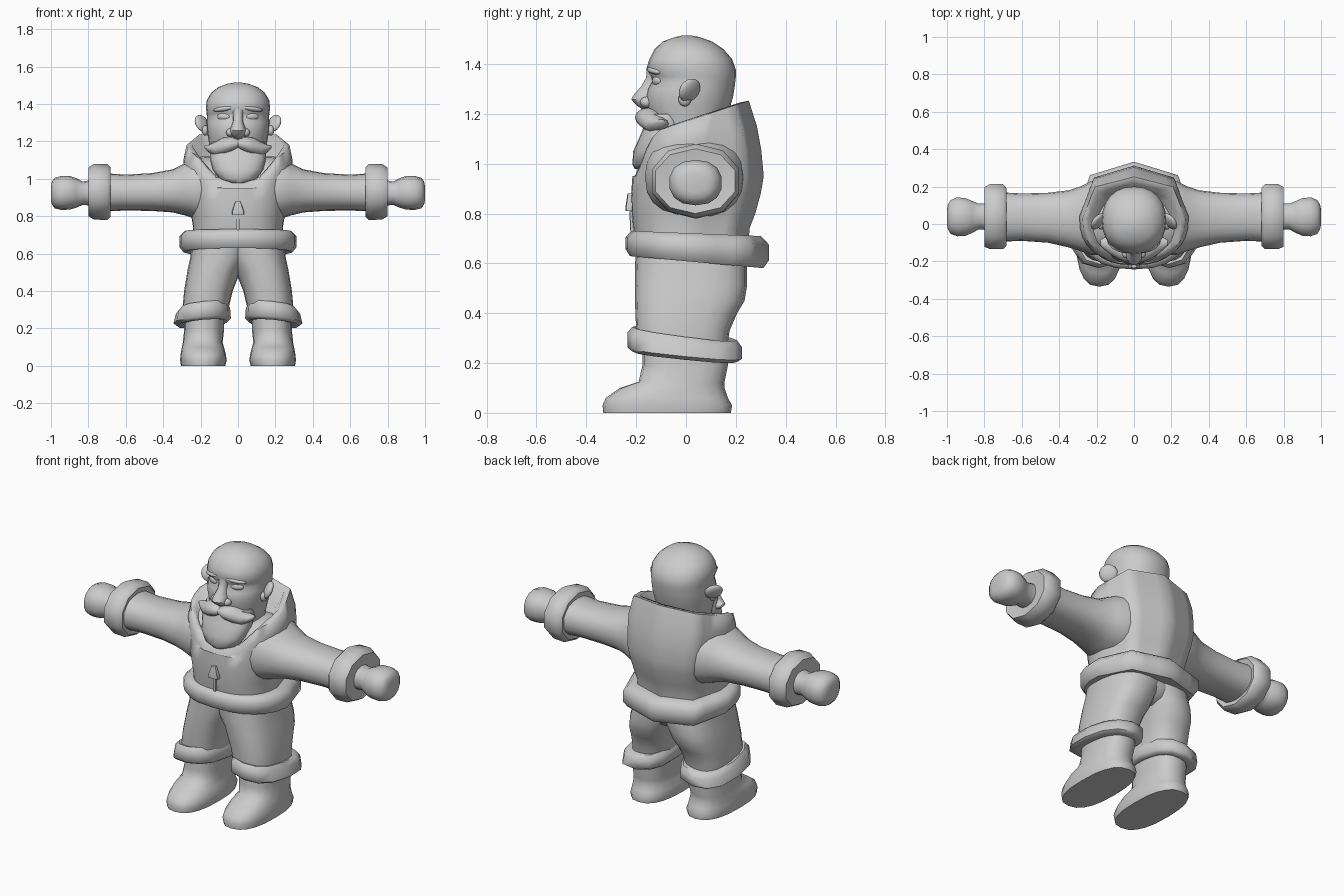
import bpy, bmesh, math
from mathutils import Matrix, Euler

grey = bpy.data.materials.new("plain_grey")
grey.diffuse_color = (0.6, 0.6, 0.6, 1)


def finish(name, bm, mirror, angle):
    """Turn a bmesh into a smooth, optionally mirrored object."""
    bmesh.ops.recalc_face_normals(bm, faces=bm.faces[:])
    me = bpy.data.meshes.new(name)
    bm.to_mesh(me)
    bm.free()
    me.materials.append(grey)
    ob = bpy.data.objects.new(name, me)
    bpy.context.collection.objects.link(ob)
    bpy.ops.object.select_all(action='DESELECT')
    ob.select_set(True)
    bpy.context.view_layer.objects.active = ob
    bpy.ops.object.shade_smooth_by_angle(angle=math.radians(angle))
    if mirror:
        ob.modifiers.new("mirror", 'MIRROR').use_axis[0] = True
    return ob


def outline(i, n, sides, power):
    """Point i of n on a unit superellipse; with sides, the back half is a polygon."""
    def pt(k, m):
        th = 2 * math.pi * k / m + math.pi / 2
        return [math.copysign(abs(v) ** (2 / power), v) for v in (math.cos(th), math.sin(th))]
    if not sides or n / 4 < i < 3 * n / 4:
        return pt(i, n)
    k, f = divmod(i * sides / n, 1)
    p, q = pt(k, sides), pt(k + 1, sides)
    return [u + (v - u) * f for u, v in zip(p, q)]


def loft(name, rings, axis='Z', n=20, power=2.3, mirror=False, angle=55, sides=0):
    """Skin rings (t, a0, a1, b0, b1, tilt_a, tilt_b, notch).
    Axis Z uses a=x, b=y; axis X uses a=y, b=z."""
    bm = bmesh.new()
    loops = []
    for ring in rings:
        t, a0, a1, b0, b1, ta, tb, notch = (list(ring) + [0, 0, 0])[:8]
        loop = []
        for i in range(n):
            u, v = outline(i, n, sides, power)
            da, db = u * (a1 - a0) / 2, v * (b1 - b0) / 2
            a, b = (a0 + a1) / 2 + da, (b0 + b1) / 2 + db
            h = t + ta * da + tb * db
            if notch and b < 0:   # open neckline at the front centre
                h -= notch * max(0, min(1, (0.23 - abs(a)) / 0.12))
            loop.append(bm.verts.new((a, b, h) if axis == 'Z' else (h, a, b)))
        loops.append(loop)
    for lo, hi in zip(loops, loops[1:]):
        for i in range(n):
            j = (i + 1) % n
            bm.faces.new((lo[i], lo[j], hi[j], hi[i]))
    bm.faces.new(loops[0])
    bm.faces.new(loops[-1])
    return finish(name, bm, mirror, angle)


def blob(name, loc, size, rot=(0, 0, 0), mirror=False):
    """Ellipsoid for small facial features."""
    bm = bmesh.new()
    m = (Matrix.Translation(loc) @ Euler([math.radians(r) for r in rot]).to_matrix().to_4x4()
         @ Matrix.Diagonal((*size, 1)))
    bmesh.ops.create_uvsphere(bm, u_segments=14, v_segments=9, radius=1, matrix=m)
    return finish(name, bm, mirror, 60)


# Coat with a high open collar
loft("coat", [
    (.66, -.245, .245, -.20, .25),
    (.74, -.24, .24, -.212, .255),
    (.80, -.25, .25, -.218, .278),
    (.88, -.268, .268, -.22, .30),
    (.95, -.28, .28, -.215, .312),
    (1.03, -.288, .288, -.21, .302, 0, .1, .06),
    (1.10, -.292, .292, -.205, .285, 0, .2, .1),
    (1.18, -.275, .275, -.19, .252, 0, .33, .12),
    (1.183, -.245, .245, -.165, .218, 0, .33, .12),
    (1.09, -.19, .19, -.15, .19, 0, .3, .12)], n=32, power=2.5, sides=8, angle=75)

# Fur hem of the coat
loft("coat_hem", [
    (.61, -.24, .24, -.19, .26, 0, -.09),
    (.605, -.29, .29, -.225, .31, 0, -.09),
    (.635, -.314, .314, -.243, .333, 0, -.08),
    (.69, -.314, .314, -.243, .333, 0, -.05),
    (.72, -.285, .285, -.22, .30, 0, -.04),
    (.72, -.22, .22, -.19, .23, 0, -.04)], n=24, power=2.4, sides=8)

# Zip pull and seam
loft("zip_pull", [
    (.81, -.033, .033, -.242, -.19),
    (.825, -.033, .033, -.243, -.19),
    (.88, -.014, .014, -.235, -.19)], n=8, power=6)
loft("zip_seam", [
    (.70, -.009, .009, -.222, -.19),
    (.82, -.009, .009, -.228, -.19)], n=8, power=6)

# Sleeves flaring into the coat, cuffs and fists
loft("sleeve", [
    (.12, -.15, .22, .78, 1.12),
    (.18, -.165, .235, .775, 1.12),
    (.23, -.165, .228, .785, 1.11),
    (.28, -.148, .203, .803, 1.085),
    (.35, -.125, .18, .82, 1.05),
    (.46, -.10, .167, .828, 1.03),
    (.60, -.09, .163, .83, 1.022),
    (.72, -.095, .17, .825, 1.03)], axis='X', mirror=True)
loft("sleeve_cuff", [
    (.695, -.08, .16, .84, 1.01),
    (.682, -.125, .20, .795, 1.062),
    (.70, -.143, .222, .779, 1.08),
    (.77, -.143, .222, .782, 1.08),
    (.80, -.13, .205, .80, 1.06),
    (.79, -.05, .13, .855, .995)], axis='X', n=10, power=2.1, mirror=True)
loft("fist", [
    (.77, -.035, .115, .855, .995),
    (.83, -.03, .11, .86, .985),
    (.865, -.05, .125, .845, 1.003),
    (.90, -.065, .14, .835, 1.015),
    (.945, -.068, .145, .833, 1.015),
    (.98, -.055, .13, .842, 1.005),
    (.995, -.03, .105, .862, .985),
    (1.0, -.005, .08, .885, .96)], axis='X', n=14, mirror=True)

# Trousers, trouser cuffs and boots
loft("trouser_seat", [
    (.49, -.04, .04, -.08, .15),
    (.52, -.10, .10, -.12, .21),
    (.57, -.16, .16, -.14, .235),
    (.68, -.18, .18, -.15, .235)], power=3)
loft("trouser_leg", [
    (.26, .06, .295, -.195, .165),
    (.33, .045, .295, -.20, .175),
    (.40, .028, .288, -.203, .205),
    (.45, .008, .28, -.205, .235),
    (.51, -.015, .27, -.205, .245),
    (.58, -.06, .255, -.205, .245),
    (.68, -.10, .245, -.20, .235)], power=2.6, mirror=True)
loft("trouser_cuff", [
    (.23, .08, .29, -.17, .16, -.09, -.1),
    (.225, .055, .325, -.215, .205, -.09, -.1),
    (.24, .038, .345, -.235, .225, -.09, -.1),
    (.293, .042, .332, -.235, .225, -.1, -.13),
    (.318, .055, .31, -.215, .205, -.1, -.13),
    (.312, .08, .28, -.18, .16, -.1, -.13)], n=12, power=2.5, mirror=True)
loft("boot", [
    (0, .068, .305, -.332, .18),
    (.03, .06, .31, -.335, .185),
    (.06, .065, .307, -.322, .168),
    (.10, .075, .30, -.265, .155),
    (.125, .082, .295, -.19, .155),
    (.19, .075, .288, -.175, .168),
    (.28, .075, .285, -.175, .165)], power=2.5, mirror=True, angle=70)

# Head
loft("head", [
    (1.02, -.13, .13, -.09, .13),
    (1.15, -.148, .148, -.135, .15),
    (1.22, -.16, .16, -.155, .175),
    (1.265, -.167, .167, -.162, .188),
    (1.30, -.168, .168, -.155, .194),
    (1.33, -.166, .166, -.138, .198),
    (1.35, -.168, .168, -.142, .20),
    (1.378, -.172, .172, -.16, .20),
    (1.42, -.167, .167, -.147, .185),
    (1.46, -.143, .143, -.126, .15),
    (1.49, -.105, .105, -.093, .105),
    (1.508, -.055, .055, -.045, .055),
    (1.515, -.015, .015, -.012, .018)], n=24, power=2.2)

# Beard and moustache
loft("beard", [
    (.978, -.05, .05, -.205, -.08),
    (.998, -.10, .10, -.215, -.06),
    (1.05, -.135, .135, -.212, -.04),
    (1.11, -.15, .15, -.185, -.02),
    (1.16, -.15, .15, -.165, 0),
    (1.20, -.14, .14, -.155, 0)], power=2.4)
loft("moustache", [
    (0, -.195, -.10, 1.165, 1.212),
    (.035, -.205, -.10, 1.145, 1.225),
    (.08, -.19, -.08, 1.128, 1.22),
    (.125, -.165, -.07, 1.122, 1.195),
    (.155, -.14, -.07, 1.14, 1.182),
    (.18, -.115, -.085, 1.163, 1.178)], axis='X', n=12, power=2, mirror=True)

# Face features
loft("nose", [
    (1.215, -.02, .02, -.17, -.10),
    (1.235, -.042, .042, -.20, -.10),
    (1.258, -.045, .045, -.22, -.10),
    (1.28, -.036, .036, -.207, -.10),
    (1.31, -.027, .027, -.18, -.10),
    (1.345, -.027, .027, -.16, -.10),
    (1.375, -.035, .035, -.158, -.10)], n=12, power=2)
blob("nostril", (.042, -.158, 1.247), (.022, .026, .022), mirror=True)
blob("eye", (.075, -.117, 1.332), (.038, .016, .02), (0, 0, 18), mirror=True)
blob("eyebrow", (.075, -.128, 1.374), (.06, .022, .014), (0, 8, 20), mirror=True)

# Ears
blob("ear", (.192, .014, 1.295), (.02, .052, .05), (-10, 25, 40), mirror=True)
blob("ear_lobe", (.176, -.005, 1.258), (.018, .026, .028), mirror=True)
